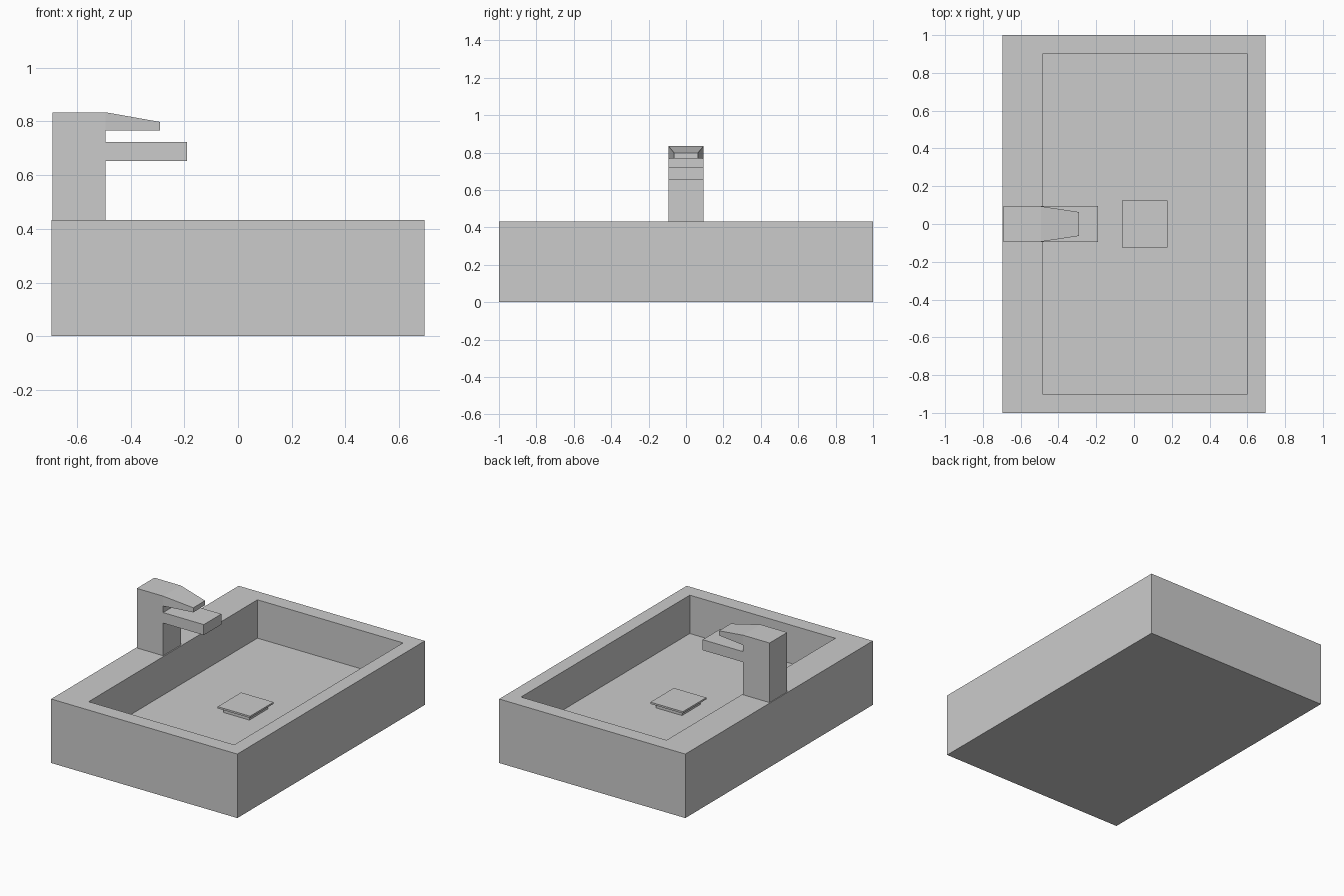
import bpy, bmesh

if "Cube" in bpy.data.objects:
    bpy.data.objects.remove(bpy.data.objects["Cube"])


def finish(bm, name):
    bmesh.ops.recalc_face_normals(bm, faces=bm.faces)
    mesh = bpy.data.meshes.new(name)
    bm.to_mesh(mesh)
    bm.free()
    obj = bpy.data.objects.new(name, mesh)
    bpy.context.collection.objects.link(obj)
    return obj


def rect_loft(name, rings):
    """Skin a capped solid through rectangles (x0, x1, y half-width, z)."""
    bm = bmesh.new()
    loops = [[bm.verts.new(p) for p in ((x0, -h, z), (x1, -h, z), (x1, h, z), (x0, h, z))]
             for x0, x1, h, z in rings]
    for a, b in zip(loops, loops[1:]):
        for i in range(4):
            j = (i + 1) % 4
            bm.faces.new((a[i], a[j], b[j], b[i]))
    bm.faces.new(loops[0])
    bm.faces.new(loops[-1])
    return finish(bm, name)


# Basin: outer walls, rim, then down into the bowl floor
rect_loft("basin", [(-0.695, 0.695, 1.0, 0.0), (-0.695, 0.695, 1.0, 0.432),
                    (-0.485, 0.602, 0.9, 0.432), (-0.485, 0.602, 0.9, 0.173)])

# Drain: thin square cover on a slightly smaller plug
rect_loft("drain_plug", [(-0.04, 0.155, 0.1, 0.173), (-0.04, 0.155, 0.1, 0.203)])
rect_loft("drain_cover", [(-0.064, 0.178, 0.125, 0.203), (-0.064, 0.178, 0.125, 0.215)])

# Tap: stacked column whose front faces are pulled out into spout and lever
levels = [0.432, 0.652, 0.723, 0.767, 0.834]
tap = rect_loft("tap", [(-0.69, -0.493, 0.094, z) for z in levels])
bm = bmesh.new()
bm.from_mesh(tap.data)


def pull_front(z_low, z_high, reach):
    face = next(f for f in bm.faces if f.normal.x > 0.9
                and z_low < f.calc_center_median().z < z_high)
    new = bmesh.ops.extrude_discrete_faces(bm, faces=[face])["faces"][0]
    for v in new.verts:
        v.co.x = reach
    return new


bm.normal_update()
pull_front(levels[1], levels[2], -0.19)
# Lever narrows and thins toward its tip
for v in pull_front(levels[3], levels[4], -0.29).verts:
    v.co.y *= 0.67
    if v.co.z > 0.8:
        v.co.z = 0.798
bmesh.ops.recalc_face_normals(bm, faces=bm.faces)
bm.to_mesh(tap.data)
bm.free()
